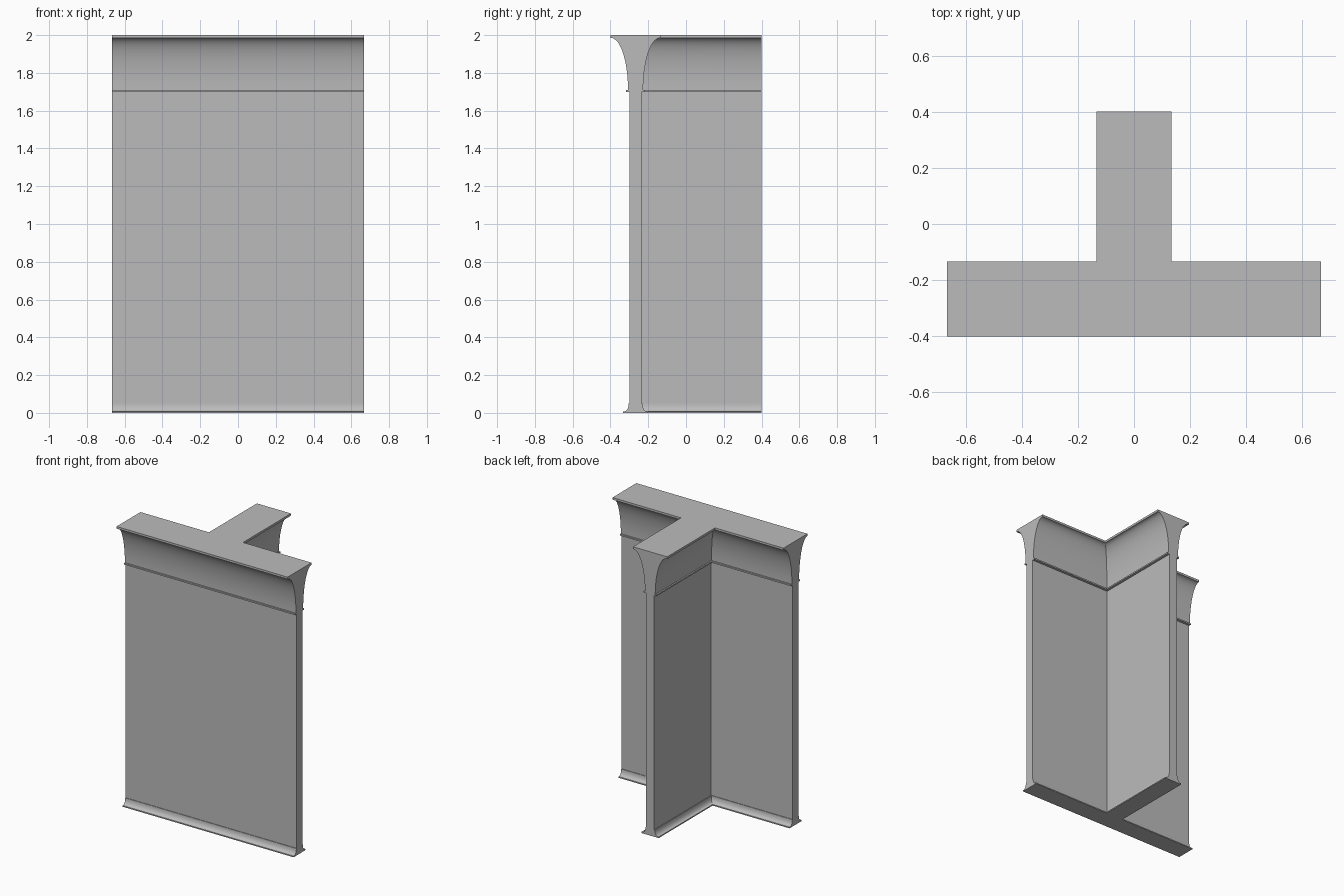
import bpy
import bmesh
import math

if "Cube" in bpy.data.objects:
    bpy.data.objects.remove(bpy.data.objects["Cube"], do_unlink=True)

HALF_LENGTH = 0.667   # half length of the cross wall
BACK = 0.4            # end of the stem wall
AXIS = -0.267         # centre line of the cross wall
WALL = 0.032          # half thickness of the panels

grey = bpy.data.materials.new("plain grey")
grey.use_nodes = True
colour = (0.5, 0.5, 0.5, 1)
grey.diffuse_color = colour
grey.node_tree.nodes["Principled BSDF"].inputs["Base Color"].default_value = colour


def tee_outline(h):
    """T-shaped plan whose walls are 2h thick."""
    right = [(HALF_LENGTH, AXIS - h), (HALF_LENGTH, AXIS + h), (h, AXIS + h), (h, BACK)]
    return right + [(-x, y) for x, y in reversed(right)]


def tee_loft(name, profile, cap_bottom=False, cap_top=False):
    """Sweep a (half thickness, height) profile around the T plan."""
    bm = bmesh.new()
    rings = [[bm.verts.new((x, y, z)) for x, y in tee_outline(h)] for h, z in profile]
    for low, high in zip(rings, rings[1:]):
        for i in range(len(low)):
            j = (i + 1) % len(low)
            bm.faces.new((low[i], low[j], high[j], high[i]))
    if cap_bottom:
        bm.faces.new(rings[0][::-1])
    if cap_top:
        bm.faces.new(rings[-1])
    mesh = bpy.data.meshes.new(name)
    bm.to_mesh(mesh)
    bm.free()
    mesh.materials.append(grey)
    obj = bpy.data.objects.new(name, mesh)
    bpy.context.collection.objects.link(obj)
    bpy.ops.object.select_all(action="DESELECT")
    obj.select_set(True)
    bpy.context.view_layer.objects.active = obj
    bpy.ops.object.shade_smooth_by_angle(angle=math.radians(30))


def cove(inner, outer, z_in, z_out, steps):
    """Concave quarter ellipse, from upright at inner to level at outer."""
    angles = [math.pi / 2 * i / steps for i in range(steps + 1)]
    return [(outer - (outer - inner) * math.cos(a), z_in + (z_out - z_in) * math.sin(a))
            for a in angles]


# Base moulding: thin plinth and small cove
tee_loft("base_moulding",
         [(0.067, 0), (0.067, 0.008)] + cove(0.036, 0.06, 0.05, 0.008, 8)[::-1] + [(WALL, 0.05)],
         cap_bottom=True)

# Plain wall panels
tee_loft("wall_panels", [(WALL, 0.05), (WALL, 1.7)])

# Crown moulding: narrow bead, tall cove and top lip
tee_loft("crown_moulding",
         [(WALL, 1.7), (0.05, 1.7), (0.05, 1.71)] + cove(0.04, 0.13, 1.71, 1.985, 16)
         + [(0.133, 1.985), (0.133, 2)],
         cap_top=True)
